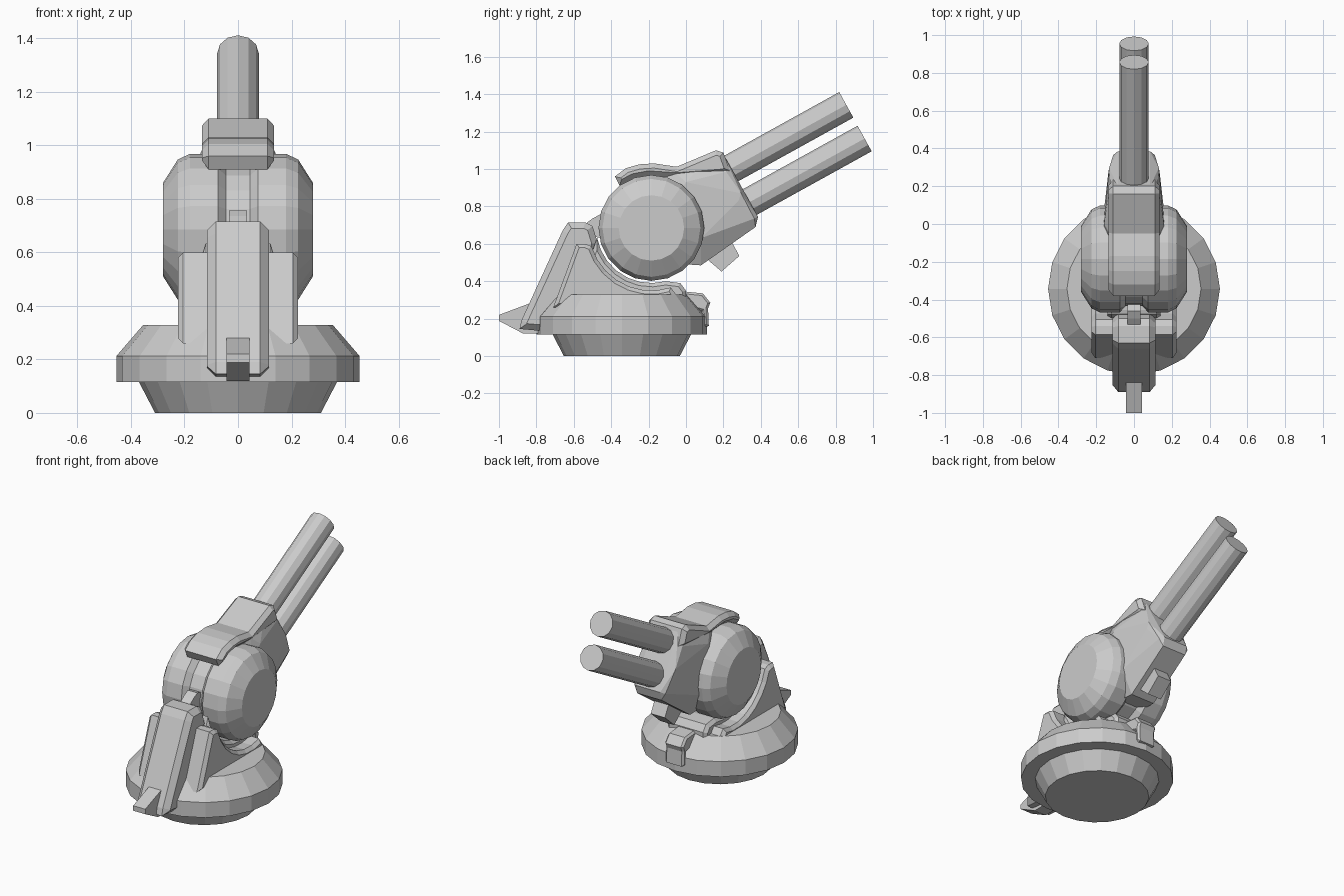
import bpy, bmesh
from math import sin, cos, pi, radians
from mathutils import Vector, Matrix

if "Cube" in bpy.data.objects:
    bpy.data.objects.remove(bpy.data.objects["Cube"])


def finish(bm, name):
    bmesh.ops.recalc_face_normals(bm, faces=bm.faces[:])
    me = bpy.data.meshes.new(name)
    bm.to_mesh(me)
    bm.free()
    ob = bpy.data.objects.new(name, me)
    bpy.context.collection.objects.link(ob)
    return ob


def lathe(name, profile, n, mat):
    """Closed solid from (radius, height) rings, flat caps, moved by mat."""
    bm = bmesh.new()
    rings = [[bm.verts.new(mat @ Vector((r * cos(2 * pi * i / n), r * sin(2 * pi * i / n), h)))
              for i in range(n)] for r, h in profile]
    for a, b in zip(rings, rings[1:]):
        for i in range(n):
            j = (i + 1) % n
            bm.faces.new((a[i], a[j], b[j], b[i]))
    bm.faces.new(rings[0])
    bm.faces.new(rings[-1])
    return finish(bm, name)


def prism(name, profile, half, chamfer=0.0):
    """Side profile (y, z) extruded across x, with chamfered rims."""
    bm = bmesh.new()
    a = [bm.verts.new((-half, y, z)) for y, z in profile]
    b = [bm.verts.new((half, y, z)) for y, z in profile]
    caps = [bm.faces.new(a), bm.faces.new(b)]
    for i in range(len(a)):
        j = (i + 1) % len(a)
        bm.faces.new((a[i], a[j], b[j], b[i]))
    bmesh.ops.recalc_face_normals(bm, faces=bm.faces[:])
    if chamfer:
        bmesh.ops.bevel(bm, geom=[e for f in caps for e in f.edges], offset=chamfer,
                        segments=1, profile=0.5, affect='EDGES')
    return finish(bm, name)


def hull(name, points):
    """Convex solid around (half width, y, z) points mirrored in x."""
    bm = bmesh.new()
    for x, y, z in points:
        for s in (-1, 1):
            bm.verts.new((s * x, y, z))
    res = bmesh.ops.convex_hull(bm, input=bm.verts[:])
    loose = [v for v in bm.verts if not v.link_faces]
    bmesh.ops.delete(bm, geom=loose, context='VERTS')
    bmesh.ops.dissolve_limit(bm, angle_limit=radians(2), verts=bm.verts[:], edges=bm.edges[:])
    return finish(bm, name)


CY, CZ = -0.185, 0.685      # elevation pivot


def arc(r, a0, a1, n):
    return [(CY + r * cos(radians(a0 + (a1 - a0) * i / n)),
             CZ + r * sin(radians(a0 + (a1 - a0) * i / n))) for i in range(n + 1)]


# Round stepped base
lathe("base", [(0.31, 0), (0.37, 0.115), (0.455, 0.115), (0.455, 0.212), (0.355, 0.328)], 20,
      Matrix.Translation((0, -0.343, 0)))

# Cradle under the drum: wide side brackets and a narrower raised centre
prism("cradle_bracket", [(-0.71, 0.26), (-0.585, 0.6), (-0.54, 0.6)] + arc(0.335, 197, 288, 7)
      + [(-0.01, 0.27)], 0.225, 0.02)
prism("cradle_saddle", [(-0.6, 0.26)] + arc(0.295, 190, 285, 7)
      + [(-0.03, 0.39), (0.0, 0.35), (0.0, 0.27)], 0.14, 0.02)

# Rear leaning strut with its foot spur and top hook
prism("rear_strut", [(-0.89, 0.145), (-0.88, 0.19), (-0.66, 0.67), (-0.63, 0.715), (-0.54, 0.715),
                     (-0.5, 0.695), (-0.47, 0.6), (-0.53, 0.45), (-0.66, 0.2), (-0.78, 0.135)],
      0.115, 0.032)
prism("foot_spur", [(-1.0, 0.188), (-1.0, 0.22), (-0.84, 0.28), (-0.77, 0.2), (-0.79, 0.12),
                    (-0.87, 0.12)], 0.043)
prism("strut_hook", [(-0.56, 0.69), (-0.5, 0.735), (-0.46, 0.757), (-0.40, 0.74), (-0.40, 0.62),
                     (-0.5, 0.64)], 0.034)

# Clip hanging over the base rim at the muzzle side
prism("rim_clip", [(-0.06, 0.35), (0.09, 0.335), (0.13, 0.285), (0.118, 0.255), (0.122, 0.16),
                   (0.09, 0.155), (0.085, 0.24), (-0.06, 0.28)], 0.065, 0.012)

# Two side pods of the elevation drum and the recessed core between them
pod = [(0.25, 0.045), (0.283, 0.075), (0.283, 0.18), (0.262, 0.225), (0.175, 0.28)]
for side, name in ((1, "right_pod"), (-1, "left_pod")):
    lathe(name, pod, 20, Matrix.Translation((0, CY, CZ)) @ Matrix.Rotation(side * pi / 2, 4, 'Y'))
lathe("drum_core", [(0.25, -0.06), (0.25, 0.06)], 20,
      Matrix.Translation((0, CY, CZ)) @ Matrix.Rotation(pi / 2, 4, 'Y'))

# Faceted gun housing
hull("gun_housing", [
    (0.085, 0.16, 1.095), (0.085, 0.2, 1.08), (0.085, 0.385, 0.745), (0.085, 0.372, 0.69),
    (0.11, 0.365, 0.735), (0.085, 0.08, 0.485), (0.09, -0.15, 0.5), (0.09, -0.15, 0.96),
    (0.125, 0.215, 0.985), (0.132, 0.295, 0.87), (0.135, 0.28, 0.83),
    (0.158, 0.08, 0.63), (0.158, 0.0, 0.93), (0.155, -0.15, 0.7), (0.13, -0.05, 0.975)])

# Curved hood over the drum and housing
prism("top_hood", [(-0.355, 0.91), (-0.38, 0.96), (-0.32, 1.005), (-0.25, 1.025), (-0.17, 1.03),
                   (-0.05, 1.012), (0.16, 1.1), (0.2, 1.088), (0.235, 0.99), (0.2, 0.975),
                   (-0.05, 0.955), (-0.2, 0.965), (-0.28, 0.95)], 0.135, 0.025)

# Small block below the housing
prism("under_block", [(0.11, 0.52), (0.19, 0.452), (0.285, 0.535), (0.24, 0.62), (0.16, 0.6)], 0.05)

# Twin stacked barrels
aim = Vector((0, 0.875, 0.484)).normalized()
for name, tip in (("upper_barrel", (0, 0.857, 1.343)), ("lower_barrel", (0, 0.955, 1.163))):
    rot = aim.to_track_quat('Z', 'Y').to_matrix().to_4x4()
    lathe(name, [(0.078, -0.78), (0.078, 0)], 12, Matrix.Translation(tip) @ rot)
